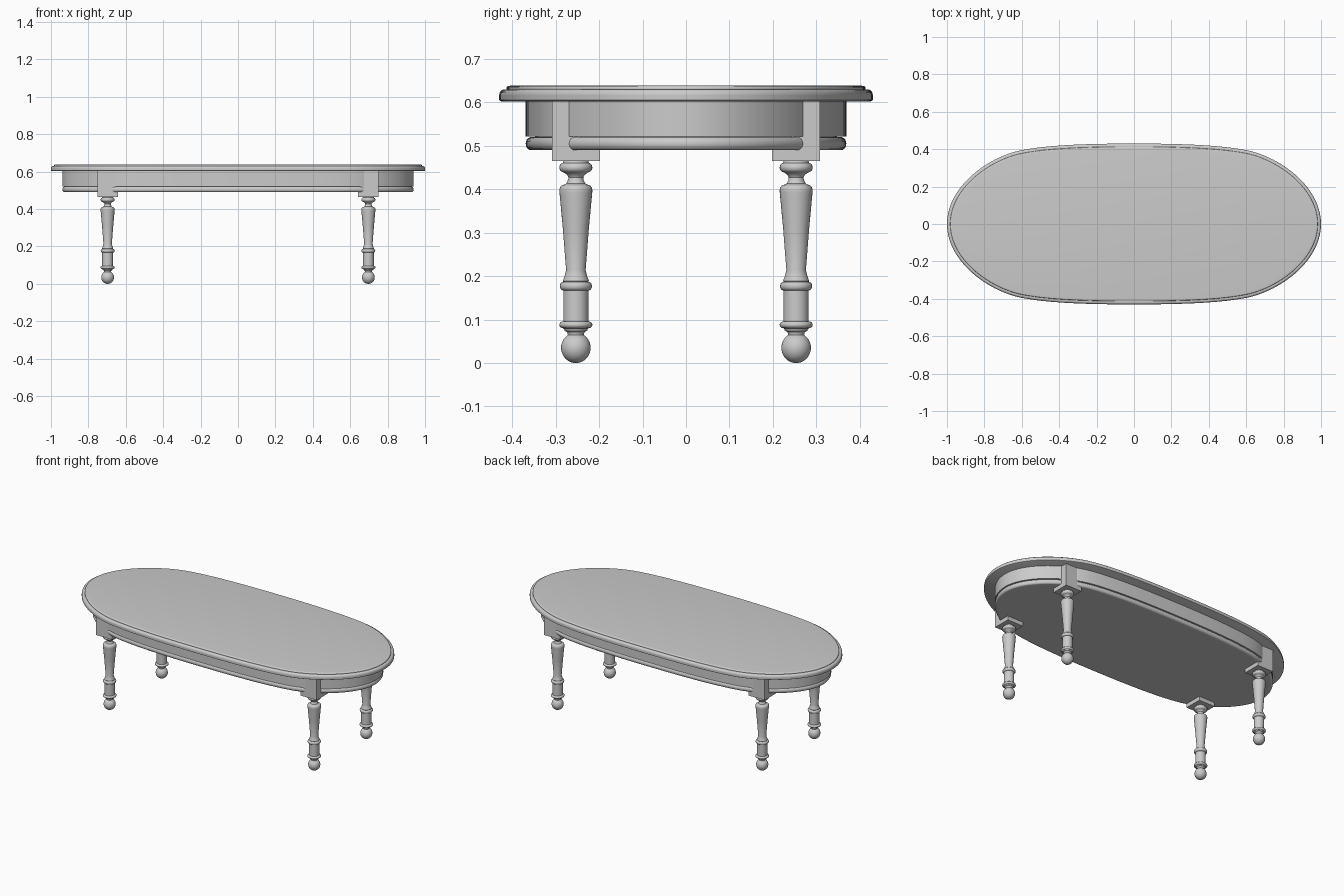
import bpy, bmesh, math
from mathutils import Vector
from mathutils.geometry import interpolate_bezier

if "Cube" in bpy.data.objects:
    bpy.data.objects.remove(bpy.data.objects["Cube"])


def finish(name, bm, angle=35):
    bmesh.ops.recalc_face_normals(bm, faces=bm.faces)
    mesh = bpy.data.meshes.new(name)
    bm.to_mesh(mesh)
    bm.free()
    obj = bpy.data.objects.new(name, mesh)
    bpy.context.collection.objects.link(obj)
    bpy.ops.object.select_all(action='DESELECT')
    obj.select_set(True)
    bpy.context.view_layer.objects.active = obj
    bpy.ops.object.shade_smooth_by_angle(angle=math.radians(angle))
    return obj


def loft(bm, rings):
    """Skin a list of closed rings and cap both ends."""
    loops = [[bm.verts.new(p) for p in ring] for ring in rings]
    n = len(loops[0])
    for a, b in zip(loops, loops[1:]):
        for i in range(n):
            j = (i + 1) % n
            bm.faces.new((a[i], a[j], b[j], b[i]))
    bm.faces.new(loops[0][::-1])
    bm.faces.new(loops[-1])


def oval_outline():
    """One quarter from two curves, mirrored into a full counter-clockwise oval."""
    V = lambda x, y: Vector((x, y, 0))
    end = interpolate_bezier(V(1, 0), V(1, .2), V(.78, .36), V(.6, .395), 20)
    side = interpolate_bezier(V(.6, .395), V(.44, .426), V(.2, .43), V(0, .43), 14)
    q = end[:-1] + side
    half = q + [V(-p.x, p.y) for p in q[-2::-1]]
    return half + [V(p.x, -p.y) for p in half[-2:0:-1]]


OUTLINE = oval_outline()


def oval_solid(name, profile):
    """Sweep an (inset, z) profile round the oval outline."""
    n = len(OUTLINE)
    rings = []
    for inset, z in profile:
        ring = []
        for i, p in enumerate(OUTLINE):
            t = (OUTLINE[(i + 1) % n] - OUTLINE[i - 1]).normalized()
            ring.append((p.x - t.y * inset, p.y + t.x * inset, z))
        rings.append(ring)
    bm = bmesh.new()
    loft(bm, rings)
    return finish(name, bm)


def arc(cx, cz, rx, rz, a0, a1, steps=8):
    pts = []
    for i in range(steps + 1):
        a = math.radians(a0 + (a1 - a0) * i / steps)
        pts.append((cx + rx * math.cos(a), cz + rz * math.sin(a)))
    return pts


# Table top with a rounded, stepped rim
oval_solid("table_top", [(.004, .6025), (0, .605), (0, .617)]
           + arc(.012, .617, .012, .013, 180, 90, 6)
           + [(.017, .630), (.017, .633)]
           + arc(.023, .633, .006, .005, 180, 90, 4) + [(.032, .639)])

# Apron and the bead along its lower edge
oval_solid("apron", [(.061, .521), (.061, .604)])
oval_solid("apron_bead", [(.085, .490)] + arc(.073, .505, .012, .015, 270, 90, 10)
           + [(.085, .521)])

# Turned leg profile (radius, z)
LEG = (arc(0, .035, .034, .035, -87, 57, 18)
       + [(.019, .069), (.021, .072), (.026, .074), (.027, .078)]
       + arc(.029, .088, .009, .008, -90, 90, 8)
       + [(.029, .098), (.029, .166)]
       + arc(.029, .177, .008, .010, -90, 90, 8)
       + [(.030, .189), (.026, .200), (.0225, .214), (.030, .310), (.037, .385)]
       + arc(.029, .396, .009, .014, -10, 90, 7)
       + [(.022, .413), (.018, .421), (.017, .427), (.020, .433), (.027, .438)]
       + arc(.028, .450, .010, .011, -80, 80, 8)
       + [(.028, .468)])
SIDES = 32

for ys, row in ((-1, "front"), (1, "back")):
    for xs, col in ((-1, "left"), (1, "right")):
        cx, cy = xs * .697, ys * .2535
        # Turned leg
        bm = bmesh.new()
        loft(bm, [[(cx + r * math.cos(k * math.tau / SIDES),
                    cy + r * math.sin(k * math.tau / SIDES), z)
                   for k in range(SIDES)] for r, z in LEG])
        finish(f"{row}_{col}_leg", bm)
        # Square corner block let into the apron
        bm = bmesh.new()
        bmesh.ops.create_cube(bm, size=1)
        bmesh.ops.scale(bm, vec=(.11, .11, .138), verts=bm.verts)
        bmesh.ops.translate(bm, vec=(cx, cy, .534), verts=bm.verts)
        finish(f"{row}_{col}_leg_block", bm)
